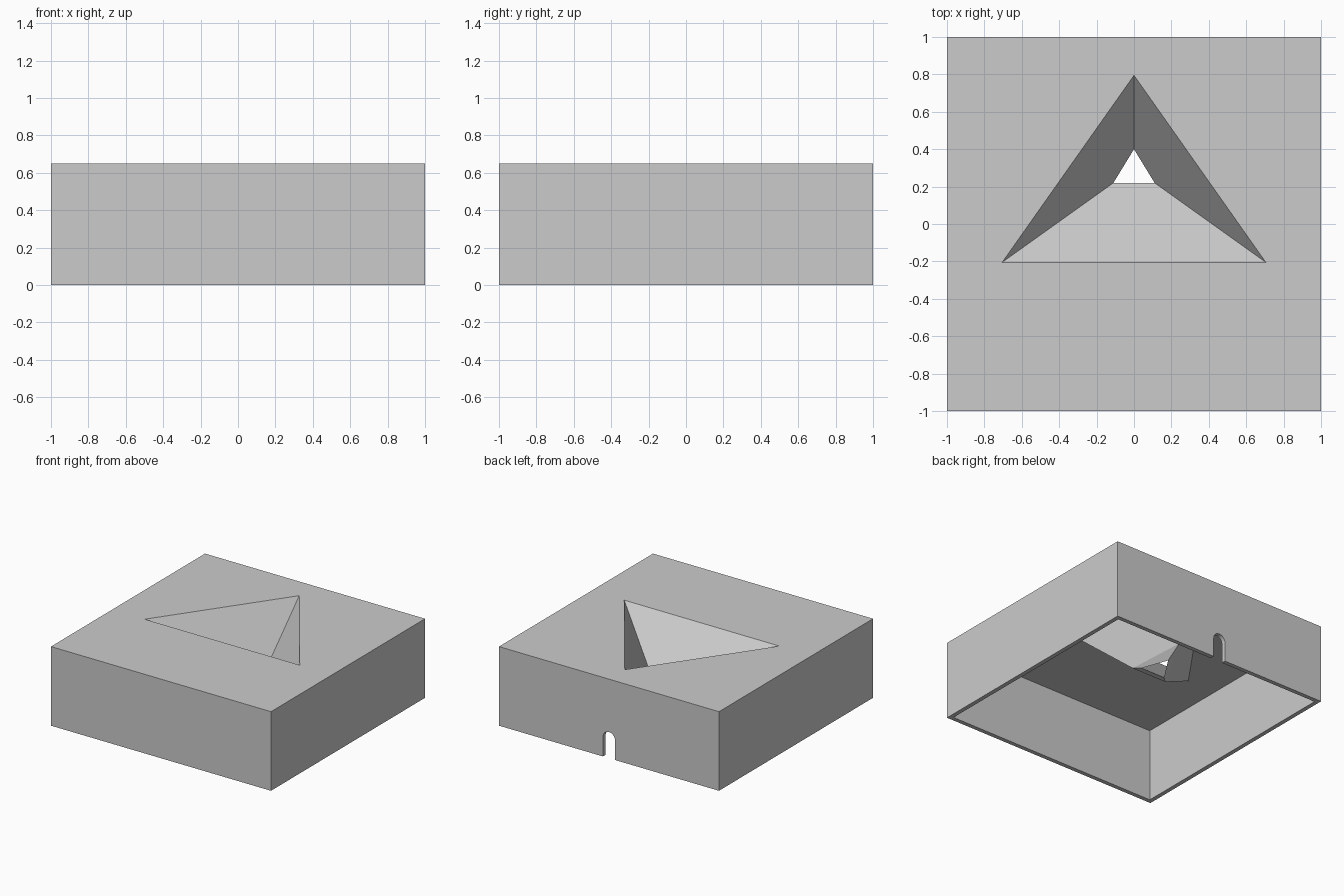
import bpy, bmesh, math

cube = bpy.data.objects.get("Cube")
if cube:
    bpy.data.objects.remove(cube, do_unlink=True)

HEIGHT, CEILING = 0.65, 0.60
OUTER, INNER = 1.0, 0.965
NOTCH_R, NOTCH_SPRING = 0.055, 0.16

grey = bpy.data.materials.new("plain grey")
grey.use_nodes = True
colour = (0.6, 0.6, 0.6, 1)
grey.diffuse_color = colour
grey.node_tree.nodes["Principled BSDF"].inputs["Base Color"].default_value = colour

bm = bmesh.new()


def face(*points):
    bm.faces.new([bm.verts.new(p) for p in points])


def square(half, z):
    return [(-half, -half, z), (half, -half, z), (half, half, z), (-half, half, z)]


def triangle(half, front, back, z_front, z_back):
    return [(-half, front, z_front), (half, front, z_front), (0, back, z_back)]


def bridge(loop_a, loop_b):
    for i in range(len(loop_a)):
        j = (i + 1) % len(loop_a)
        face(loop_a[i], loop_a[j], loop_b[j], loop_b[i])


def plate(half, z, tri):
    # Flat square plate with a triangular opening
    a, b, c, d = square(half, z)
    left, right, tip = tri
    face(a, b, right, left)
    face(b, c, tip, right)
    face(c, d, tip)
    face(d, a, left, tip)


def back_outline(half, top):
    # Back wall outline with a round-topped cable notch at the floor
    outline = [(half, half, 0), (half, half, top), (-half, half, top), (-half, half, 0),
               (-NOTCH_R, half, 0)]
    for i in range(17):
        a = math.pi * (1 - i / 16)
        outline.append((NOTCH_R * math.cos(a), half,
                        NOTCH_SPRING + NOTCH_R * math.sin(a)))
    return outline + [(NOTCH_R, half, 0)]


# Top plate and ceiling
top_tri = triangle(0.705, -0.205, 0.795, HEIGHT, HEIGHT)
under_tri = triangle(0.705, -0.205, 0.795, CEILING, CEILING)
plate(OUTER, HEIGHT, top_tri)
plate(INNER, CEILING, under_tri)

# Sloping funnel, its underside and the lip around its opening
hole = triangle(0.11, 0.22, 0.40, 0.222, 0.25)
lip = triangle(0.16, 0.176, 0.53, 0.222, 0.34)
bridge(top_tri, hole)
bridge(hole, lip)
bridge(lip, under_tri)

# Front and side walls, inside and out
for half, top in ((OUTER, HEIGHT), (INNER, CEILING)):
    low, high = square(half, 0), square(half, top)
    for i, j in ((3, 0), (0, 1), (1, 2)):
        face(low[i], low[j], high[j], high[i])

# Bottom rim of those walls
rim_out, rim_in = square(OUTER, 0), square(INNER, 0)
for i, j in ((3, 0), (0, 1), (1, 2)):
    face(rim_out[i], rim_out[j], rim_in[j], rim_in[i])

# Back wall with its rim and notch lining
back_out, back_in = back_outline(OUTER, HEIGHT), back_outline(INNER, CEILING)
face(*back_out)
face(*back_in)
count = len(back_out)
for i in range(3, count):
    j = (i + 1) % count
    face(back_out[i], back_out[j], back_in[j], back_in[i])

bmesh.ops.remove_doubles(bm, verts=bm.verts[:], dist=1e-5)
bmesh.ops.recalc_face_normals(bm, faces=bm.faces[:])

mesh = bpy.data.meshes.new("hollow_case")
bm.to_mesh(mesh)
bm.free()
mesh.materials.append(grey)
case = bpy.data.objects.new("hollow_case", mesh)
bpy.context.collection.objects.link(case)
